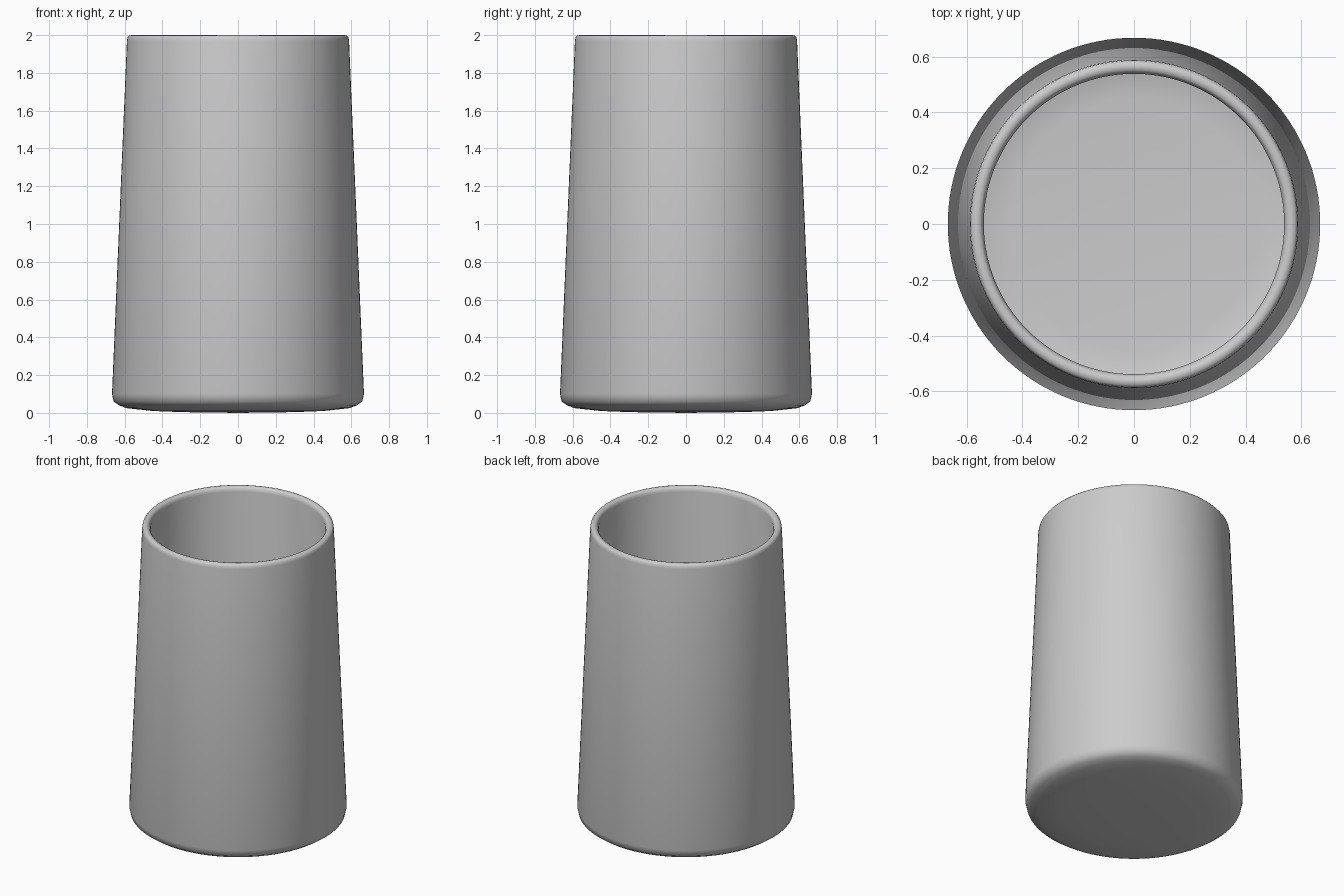
import bpy, bmesh, math

if "Cube" in bpy.data.objects:
    bpy.data.objects.remove(bpy.data.objects["Cube"])

SIDES = 128

# one plain colour for the whole cup
grey = bpy.data.materials.new("light grey")
grey.diffuse_color = (0.6, 0.6, 0.6, 1)
grey.use_nodes = True
grey.node_tree.nodes["Principled BSDF"].inputs["Base Color"].default_value = grey.diffuse_color

# half cross-section (radius, height): underside, outer wall, lip, inner wall, floor
profile = [
    (0, 0), (0.30, 0.004), (0.45, 0.01), (0.59, 0.025), (0.63, 0.04),
    (0.658, 0.06), (0.667, 0.10),
    (0.588, 1.97), (0.585, 1.988), (0.577, 1.997), (0.564, 2.0),
    (0.551, 1.997), (0.543, 1.988), (0.538, 1.97),
    (0.615, 0.13), (0.605, 0.09), (0.57, 0.07), (0.45, 0.06), (0, 0.05),
]

# turn the cross-section around the z axis
bm = bmesh.new()
verts = [bm.verts.new((r, 0, z)) for r, z in profile]
edges = [bm.edges.new(pair) for pair in zip(verts, verts[1:])]
bmesh.ops.spin(bm, geom=verts + edges, cent=(0, 0, 0), axis=(0, 0, 1),
               angle=2 * math.pi, steps=SIDES, use_duplicate=False)
bmesh.ops.remove_doubles(bm, verts=bm.verts, dist=0.0005)
bmesh.ops.recalc_face_normals(bm, faces=bm.faces)

mesh = bpy.data.meshes.new("cup")
bm.to_mesh(mesh)
bm.free()
mesh.materials.append(grey)
cup = bpy.data.objects.new("cup", mesh)
bpy.context.collection.objects.link(cup)

# smooth walls and rounded rims
bpy.context.view_layer.objects.active = cup
cup.select_set(True)
bpy.ops.object.shade_smooth_by_angle(angle=math.radians(50))
